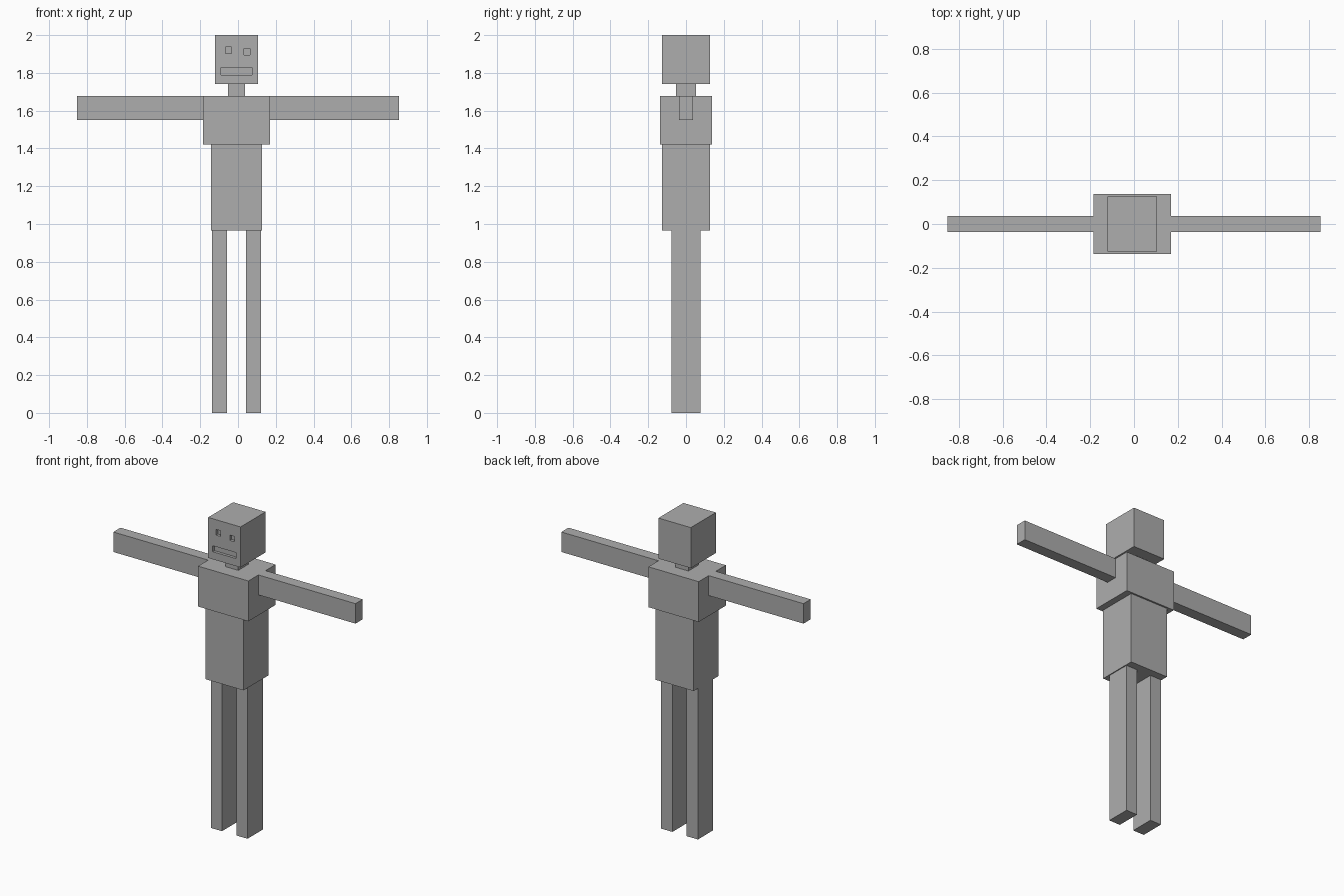
import bpy
import bmesh
from mathutils import Vector

if "Cube" in bpy.data.objects:
    bpy.data.objects.remove(bpy.data.objects["Cube"])

grey = bpy.data.materials.new("plain grey")
grey.diffuse_color = (0.42, 0.42, 0.42, 1)
grey.use_nodes = True
grey.node_tree.nodes["Principled BSDF"].inputs["Base Color"].default_value = grey.diffuse_color


def boxes(name, *bounds):
    """One object made of boxes given as (x0, x1, y0, y1, z0, z1)."""
    bm = bmesh.new()
    for x0, x1, y0, y1, z0, z1 in bounds:
        verts = bmesh.ops.create_cube(bm, size=1)["verts"]
        bmesh.ops.scale(bm, vec=Vector((x1 - x0, y1 - y0, z1 - z0)), verts=verts)
        bmesh.ops.translate(
            bm, vec=Vector((x0 + x1, y0 + y1, z0 + z1)) / 2, verts=verts)
    mesh = bpy.data.meshes.new(name)
    bm.to_mesh(mesh)
    bm.free()
    mesh.materials.append(grey)
    obj = bpy.data.objects.new(name, mesh)
    bpy.context.collection.objects.link(obj)
    return obj


HIP, WAIST, SHOULDER, CHIN, TOP = 0.965, 1.42, 1.677, 1.742, 2.0

# Legs and arms
boxes("left_leg", (-0.138, -0.059, -0.077, 0.077, 0, HIP))
boxes("right_leg", (0.042, 0.121, -0.077, 0.077, 0, HIP))
boxes("left_arm", (-0.853, -0.185, -0.036, 0.036, 1.55, SHOULDER))
boxes("right_arm", (0.169, 0.853, -0.036, 0.036, 1.55, SHOULDER))

# Torso and neck
boxes("abdomen", (-0.142, 0.127, -0.126, 0.126, HIP, WAIST))
boxes("chest", (-0.185, 0.169, -0.137, 0.137, WAIST, SHOULDER))
boxes("neck", (-0.053, 0.038, -0.052, 0.052, SHOULDER, CHIN))

# Head with sunken eyes and mouth
head = boxes("head", (-0.122, 0.106, -0.126, 0.126, CHIN, TOP))
cutter = boxes(
    "face_cutter",
    (-0.066, -0.034, -0.2, -0.108, 1.902, 1.938),
    (0.031, 0.063, -0.2, -0.108, 1.894, 1.928),
    (-0.09, 0.075, -0.2, -0.108, 1.79, 1.828),
)
cutter.hide_render = True
cutter.display_type = 'WIRE'
cut = head.modifiers.new("face_recesses", 'BOOLEAN')
cut.operation = 'DIFFERENCE'
cut.solver = 'EXACT'
cut.object = cutter
